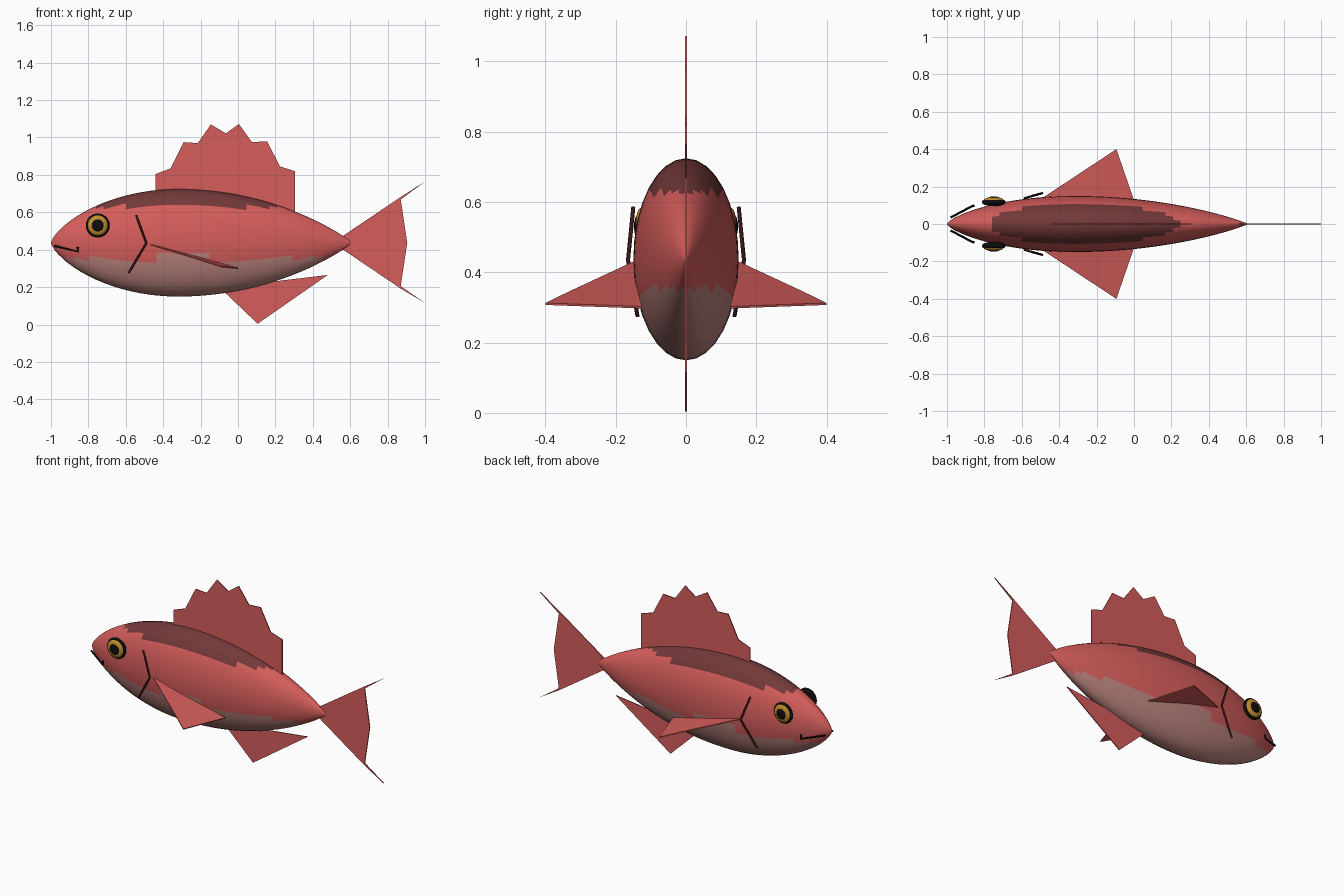
import bpy, bmesh, math
from mathutils import Vector

cube = bpy.data.objects.get("Cube")
if cube:
    bpy.data.objects.remove(cube, do_unlink=True)


def material(name, rgb):
    m = bpy.data.materials.new(name)
    m.use_nodes = True
    m.diffuse_color = (*rgb, 1)
    m.node_tree.nodes["Principled BSDF"].inputs["Base Color"].default_value = (*rgb, 1)
    return m


RED = material("coral red", (0.66, 0.11, 0.105))
DARK = material("dark red back", (0.17, 0.04, 0.04))
PALE = material("pale pink belly", (0.5, 0.23, 0.21))
GILL = material("gill maroon", (0.045, 0.008, 0.009))
BLACK = material("black", (0.004, 0.004, 0.004))
GOLD = material("gold iris", (0.55, 0.27, 0.025))


def new_object(name, bm, *mats):
    bmesh.ops.recalc_face_normals(bm, faces=bm.faces)
    mesh = bpy.data.meshes.new(name)
    bm.to_mesh(mesh)
    bm.free()
    ob = bpy.data.objects.new(name, mesh)
    bpy.context.collection.objects.link(ob)
    for m in mats:
        mesh.materials.append(m)
    return ob


def smooth(ob, angle=50):
    bpy.ops.object.select_all(action="DESELECT")
    ob.select_set(True)
    bpy.context.view_layer.objects.active = ob
    bpy.ops.object.shade_smooth_by_angle(angle=math.radians(angle))


# Body: elliptical rings, widest at x = PEAK
MID_Z, PEAK, HEIGHT, WIDTH = 0.437, -0.32, 0.2875, 0.15
NOSE, TAIL, SIDES, STEPS = -1.0, 0.61, 32, 40


def girth(x):
    span, power = (PEAK - NOSE, 0.7) if x < PEAK else (TAIL - PEAK, 0.9)
    return max(0, 1 - ((x - PEAK) / span) ** 2) ** power


def build_body():
    bm = bmesh.new()
    step = (TAIL - NOSE) / STEPS
    stations = [NOSE + step * i for i in range(1, STEPS)]
    stations = [NOSE + step * f for f in (0.08, 0.3, 0.6)] + stations
    stations += [TAIL - step * f for f in (0.5, 0.15)]
    rings = []
    for x in stations:
        g = girth(x)
        angles = [math.tau * i / SIDES for i in range(SIDES)]
        rings.append([bm.verts.new((x, WIDTH * g * math.cos(a), MID_Z + HEIGHT * g * math.sin(a)))
                      for a in angles])
    for a, b in zip(rings, rings[1:]):
        for i in range(SIDES):
            j = (i + 1) % SIDES
            bm.faces.new((a[i], a[j], b[j], b[i]))
    for ring, x in ((rings[0], NOSE), (rings[-1], TAIL)):
        tip = bm.verts.new((x, 0, MID_Z))
        for i in range(SIDES):
            bm.faces.new((ring[i], ring[(i + 1) % SIDES], tip))
    # Dark back and pale belly by height
    for f in bm.faces:
        z = f.calc_center_median().z
        f.material_index = 1 if z > 0.63 else 2 if z < 0.356 else 0
    smooth(new_object("body", bm, RED, DARK, PALE))


build_body()


# Thin fins
def fin(name, panels, thickness=0.006):
    bm = bmesh.new()
    for pts in panels:
        bm.faces.new([bm.verts.new(p) for p in pts])
    bmesh.ops.remove_doubles(bm, verts=bm.verts, dist=0.0005)
    ob = new_object(name, bm, RED)
    mod = ob.modifiers.new("thickness", "SOLIDIFY")
    mod.thickness, mod.offset = thickness, 0
    return ob


def flat(outline):
    return [[(x, 0, z) for x, z in outline]]


fin("dorsal_fin", flat([
    (-0.44, 0.62), (-0.44, 0.805), (-0.36, 0.835), (-0.29, 0.975), (-0.215, 0.97),
    (-0.145, 1.07), (-0.065, 1.022), (0.005, 1.072), (0.075, 0.975), (0.155, 0.98),
    (0.225, 0.845), (0.305, 0.82), (0.305, 0.55)]))
fin("anal_fin", flat([(-0.1, 0.2), (0.105, 0.004), (0.48, 0.265), (0.12, 0.222), (0, 0.26)]))
fin("tail_fin", flat([
    (0.54, 0.46), (0.87, 0.682), (1, 0.765), (0.87, 0.668), (0.905, 0.437),
    (0.87, 0.205), (1, 0.115), (0.87, 0.192), (0.54, 0.415)]))


# Tubes for mouth and gill lines
def line(name, pts, radius, mat):
    cu = bpy.data.curves.new(name, "CURVE")
    cu.dimensions = "3D"
    cu.bevel_depth, cu.bevel_resolution, cu.use_fill_caps = radius, 1, True
    sp = cu.splines.new("POLY")
    sp.points.add(len(pts) - 1)
    for p, co in zip(sp.points, pts):
        p.co = (*co, 1)
    cu.materials.append(mat)
    ob = bpy.data.objects.new(name, cu)
    bpy.context.collection.objects.link(ob)


# Flattened eye layers
def eye_layer(name, side, y, radius, depth, mat):
    bm = bmesh.new()
    bmesh.ops.create_uvsphere(bm, u_segments=24, v_segments=12, radius=1)
    for v in bm.verts:
        v.co = Vector((-0.75 + v.co.x * radius, side * y + v.co.y * depth, 0.53 + v.co.z * radius))
    smooth(new_object(name, bm, mat))


# Paired parts
for side, tag in ((1, "left"), (-1, "right")):
    eye_layer(tag + "_eye_rim", side, 0.117, 0.064, 0.022, BLACK)
    eye_layer(tag + "_eye_iris", side, 0.127, 0.054, 0.017, GOLD)
    eye_layer(tag + "_eye_pupil", side, 0.136, 0.035, 0.012, BLACK)

    def out(pts):
        return [(x, side * y, z) for x, y, z in pts]

    line(tag + "_mouth", out([(-0.98, 0.035, 0.42), (-0.857, 0.1, 0.39), (-0.857, 0.096, 0.415)]),
         0.006, BLACK)
    line(tag + "_gill", out([(-0.545, 0.15, 0.585), (-0.49, 0.165, 0.435), (-0.585, 0.138, 0.275)]),
         0.006, GILL)
    front, tip, rear = (-0.48, 0.145, 0.43), (-0.095, 0.4, 0.31), (0, 0.125, 0.3)
    lead, root = (-0.2, 0.33, 0.344), (-0.2, 0.14, 0.356)
    fin(tag + "_pectoral_fin", [out([front, lead, root]), out([root, lead, tip, rear])])
